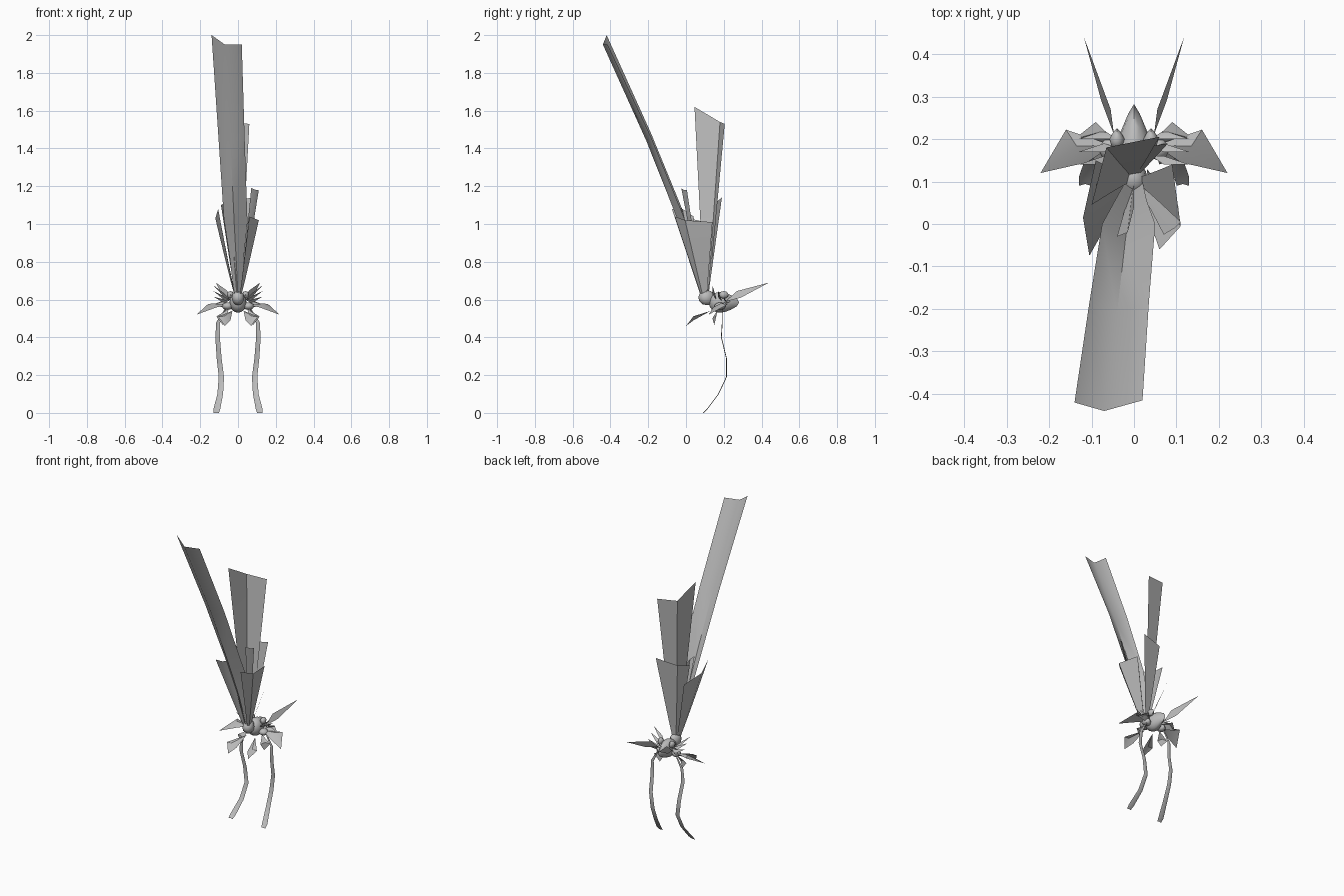
import bpy, bmesh, math
from mathutils import Vector

cube = bpy.data.objects.get("Cube")
if cube:
    bpy.data.objects.remove(cube)

grey = bpy.data.materials.new("plain grey")
grey.use_nodes = True
grey.diffuse_color = (0.5, 0.5, 0.5, 1)
grey.node_tree.nodes["Principled BSDF"].inputs["Base Color"].default_value = (0.5, 0.5, 0.5, 1)


def finish(name, bm, angle=50):
    mesh = bpy.data.meshes.new(name)
    bm.to_mesh(mesh)
    bm.free()
    mesh.materials.append(grey)
    ob = bpy.data.objects.new(name, mesh)
    bpy.context.collection.objects.link(ob)
    bpy.ops.object.select_all(action="DESELECT")
    ob.select_set(True)
    bpy.context.view_layer.objects.active = ob
    bpy.ops.object.shade_smooth_by_angle(angle=math.radians(angle))
    return ob


def sheet(name, rows):
    """Thin surface through rows of points."""
    bm = bmesh.new()
    grid = [[bm.verts.new(p) for p in row] for row in rows]
    for a, b in zip(grid, grid[1:]):
        for i in range(len(a) - 1):
            bm.faces.new((a[i], a[i + 1], b[i + 1], b[i]))
    return finish(name, bm)


def feather(name, tip, root=(0, 0.105, 0.62), steps=4, power=0.95):
    """Folded feather fanning out from the root to three tip points."""
    root = Vector(root)
    rows = []
    for s in range(steps + 1):
        t = s / steps
        row = []
        for p in map(Vector, tip):
            start = root + Vector((p.x, p.y - root.y, 0)) * 0.15
            q = start.lerp(p, t)
            k = t ** power
            q.x = start.x + (p.x - start.x) * k
            row.append(q)
        rows.append(row)
    return sheet(name, rows)


def leaf(name, side, base, left, tip, right, lift=0.012):
    """Pointed leaf with a raised centre fold."""
    pts = [Vector((side * p[0], p[1], p[2])) for p in (base, left, tip, right)]
    bm = bmesh.new()
    b, l, t, r = [bm.verts.new(p) for p in pts]
    m = bm.verts.new((pts[1] + pts[3]) / 2 + Vector((0, 0, lift)))
    for f in ((b, l, m), (l, t, m), (t, r, m), (r, b, m)):
        bm.faces.new(f)
    return finish(name, bm, 30)


def blob(name, centre, size, segments=12, rings=8, beak=0):
    """Ellipsoid, optionally drawn out to a beak at the back."""
    bm = bmesh.new()
    bmesh.ops.create_uvsphere(bm, u_segments=segments, v_segments=rings, radius=1)
    for v in bm.verts:
        if v.co.y > 0:
            v.co.y += beak * v.co.y ** 3
            v.co.x *= 1 - 0.5 * v.co.y / (1 + beak)
        v.co = Vector(centre) + Vector([a * b for a, b in zip(v.co, size)])
    return finish(name, bm)


# Tall plume leaning forward
sheet("tall_plume", [
    [(-0.02, 0.10, 0.62), (0, 0.085, 0.62), (0.02, 0.10, 0.62)],
    [(-0.045, 0.055, 0.83), (-0.01, 0.03, 0.82), (0.03, 0.055, 0.82)],
    [(-0.075, 0.0, 1.03), (-0.02, -0.035, 1.0), (0.05, 0.0, 1.01)],
    [(-0.105, -0.185, 1.48), (-0.04, -0.21, 1.44), (0.035, -0.185, 1.46)],
    [(-0.14, -0.42, 2.0), (-0.07, -0.44, 1.95), (0.02, -0.415, 1.95)],
])

# Shorter plumes around the crown
feather("broad_plume", [(-0.1, 0.045, 1.62), (-0.065, 0.18, 1.54), (0.06, 0.205, 1.53)])
feather("back_plume", [(-0.09, 0.09, 1.1), (-0.055, 0.165, 1.12), (0.08, 0.19, 1.14)])
feather("left_plume", [(0.06, -0.06, 1.04), (0.11, -0.005, 1.02), (0.09, 0.14, 1.01)])
feather("right_plume", [(-0.105, -0.075, 1.08), (-0.12, 0.015, 1.03), (-0.09, 0.15, 1.0)])
feather("front_plume", [(0.07, -0.025, 1.19), (0.095, -0.01, 1.18), (0.11, 0.005, 1.18)])
feather("inner_plume", [(-0.04, -0.03, 1.1), (-0.015, -0.02, 1.08), (0, 0.04, 1.04)])

# Head with beak and neck
blob("head", (0, 0.18, 0.585), (0.045, 0.06, 0.055), beak=0.7)
blob("plume_socket", (0, 0.11, 0.61), (0.035, 0.045, 0.04), 10, 6)

for side, word in ((1, "left"), (-1, "right")):
    blob(word + "_knob", (side * 0.04, 0.2, 0.625), (0.018, 0.025, 0.02), 8, 6)
    blob(word + "_cheek", (side * 0.055, 0.18, 0.565), (0.03, 0.03, 0.02), 8, 6)

    # Long horn
    leaf(word + "_horn", side, (0.047, 0.21, 0.59), (0.055, 0.27, 0.645),
         (0.118, 0.44, 0.69), (0.077, 0.29, 0.61), 0)
    # Leaves spreading from the head
    leaf(word + "_wing_leaf", side, (0.05, 0.185, 0.57), (0.16, 0.222, 0.575),
         (0.22, 0.12, 0.52), (0.11, 0.145, 0.56))
    leaf(word + "_back_leaf", side, (0.04, 0.19, 0.58), (0.09, 0.24, 0.59),
         (0.14, 0.2, 0.57), (0.08, 0.19, 0.56))
    leaf(word + "_drop_leaf", side, (0.03, 0.13, 0.54), (0.04, 0.04, 0.49),
         (0.07, 0.0, 0.46), (0.105, 0.04, 0.51))
    leaf(word + "_small_leaf", side, (0.05, 0.17, 0.55), (0.06, 0.14, 0.5),
         (0.08, 0.15, 0.465), (0.115, 0.16, 0.51))
    # Fine spikes
    for i in range(3):
        leaf(f"{word}_spike_{i + 1}", side, (0.04, 0.16 + 0.02 * i, 0.6),
             (0.07, 0.14 + 0.03 * i, 0.63 - 0.015 * i),
             (0.13, 0.14 + 0.03 * i, 0.675 - 0.03 * i),
             (0.07, 0.16 + 0.03 * i, 0.61 - 0.015 * i), 0.004)

    # Hanging ribbon
    path = [(0.06, 0.19, 0.56, 0.004), (0.105, 0.19, 0.48, 0.01),
            (0.108, 0.185, 0.4, 0.012), (0.1, 0.212, 0.29, 0.013),
            (0.088, 0.212, 0.19, 0.014), (0.094, 0.17, 0.1, 0.015),
            (0.112, 0.11, 0.02, 0.018), (0.115, 0.09, 0, 0.014)]
    sheet(word + "_ribbon", [
        [(side * (x - w), y, z), (side * x, y + 0.004, z), (side * (x + w), y, z)]
        for x, y, z, w in path])
